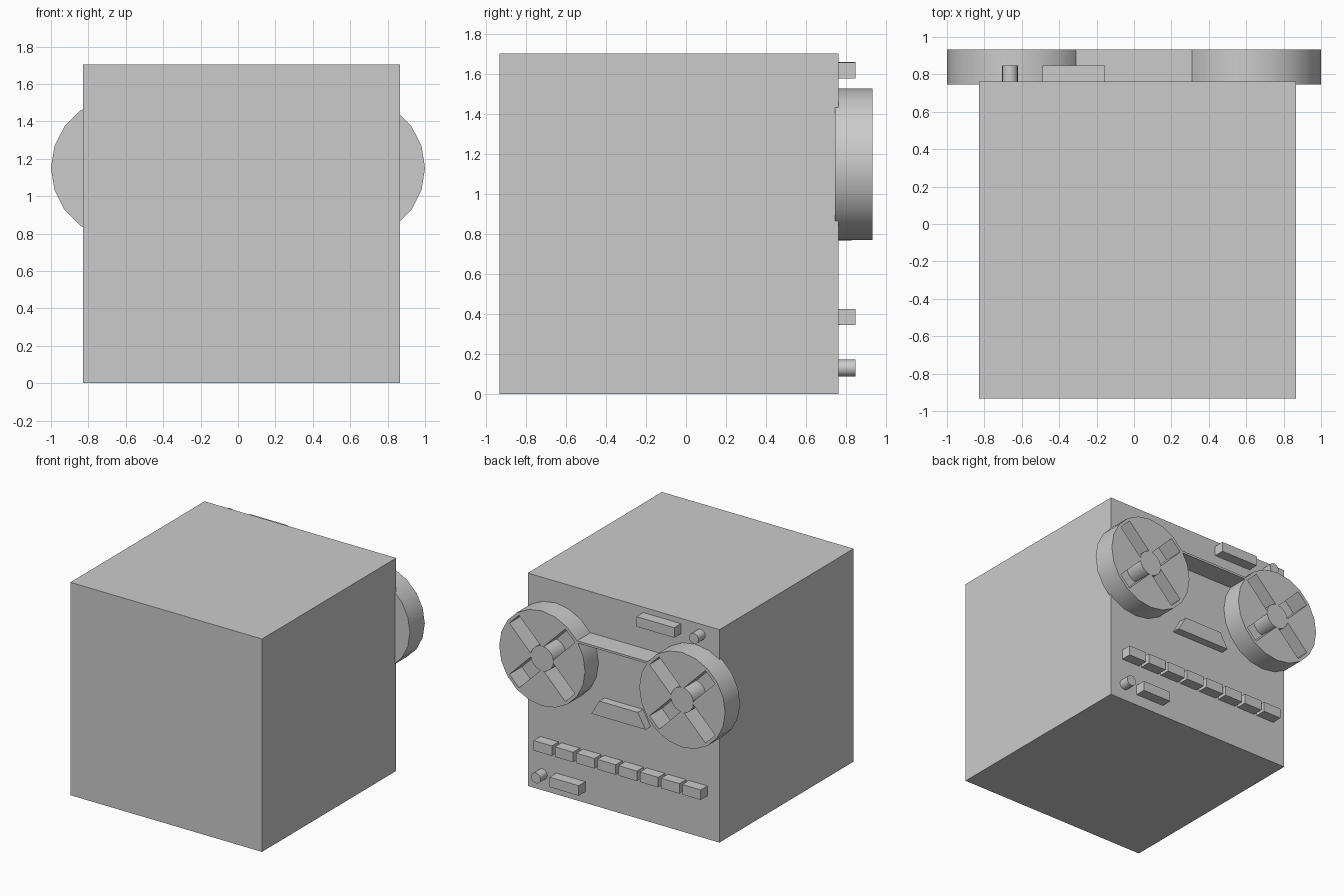
import bpy
import bmesh
from math import radians
from mathutils import Matrix, Vector

old = bpy.data.objects.get("Cube")
if old:
    bpy.data.objects.remove(old, do_unlink=True)

grey = bpy.data.materials.new("light_grey")
grey.use_nodes = True
grey.diffuse_color = (0.6, 0.6, 0.6, 1)
grey.node_tree.nodes["Principled BSDF"].inputs["Base Color"].default_value = (0.6, 0.6, 0.6, 1)

PANEL = 0.763     # y of the control panel face
KEY = 0.848       # y of the button fronts
REEL = 0.933      # y of the reel fronts
MID = 0.018       # x centre of the cabinet


def add(name, bm):
    bmesh.ops.recalc_face_normals(bm, faces=bm.faces)
    mesh = bpy.data.meshes.new(name)
    bm.to_mesh(mesh)
    bm.free()
    mesh.materials.append(grey)
    ob = bpy.data.objects.new(name, mesh)
    bpy.context.collection.objects.link(ob)
    return ob


def box(name, x, y, z, turn=0):
    """Box from (min, max) ranges, optionally turned about its own y axis."""
    bm = bmesh.new()
    size = [r[1] - r[0] for r in (x, y, z)]
    centre = [(r[0] + r[1]) / 2 for r in (x, y, z)]
    m = (Matrix.Translation(centre) @ Matrix.Rotation(radians(turn), 4, 'Y')
         @ Matrix.Diagonal((*size, 1)))
    bmesh.ops.create_cube(bm, size=1, matrix=m)
    return add(name, bm)


def disc(name, x, z, radius, y, sides):
    """Cylinder lying along y."""
    bm = bmesh.new()
    m = Matrix.Translation((x, sum(y) / 2, z)) @ Matrix.Rotation(radians(90), 4, 'X')
    bmesh.ops.create_cone(bm, cap_ends=True, segments=sides, radius1=radius,
                          radius2=radius, depth=y[1] - y[0], matrix=m)
    return add(name, bm)


def smooth(ob):
    bpy.ops.object.select_all(action='DESELECT')
    ob.select_set(True)
    bpy.context.view_layer.objects.active = ob
    bpy.ops.object.shade_smooth_by_angle(angle=radians(30))


# Cabinet
box("cabinet", (MID - 0.848, MID + 0.848), (-0.933, PANEL), (0, 1.703))

# Reels with four diagonal slots around a central hub
for side, x in (("left", 0.62), ("right", -0.62)):
    z = 1.15
    reel = disc(side + "_reel", x, z, 0.38, (0.745, REEL), 20)
    cutters = []
    for turn in (45, -45):
        cutter = box("slot_cutter", (x - 0.35, x + 0.35), (0.775, 1.0),
                     (z - 0.06, z + 0.06), turn)
        cutter.hide_render = True
        mod = reel.modifiers.new("slot", 'BOOLEAN')
        mod.operation = 'DIFFERENCE'
        mod.solver = 'EXACT'
        mod.object = cutter
        cutters.append(cutter)
    bpy.context.view_layer.objects.active = reel
    for mod in list(reel.modifiers):
        bpy.ops.object.modifier_apply(modifier=mod.name)
    for cutter in cutters:
        bpy.data.objects.remove(cutter, do_unlink=True)
    smooth(reel)
    smooth(disc(side + "_hub", x, z, 0.1, (0.77, REEL + 0.001), 20))

# Tape running between the reels
box("tape", (-0.31, 0.31), (PANEL - 0.01, REEL), (1.357, 1.374))

# Tape head: a bar with slanted ends
bm = bmesh.new()
outline = [(-0.24, 0.765), (0.24, 0.765), (0.17, 0.885), (-0.17, 0.885)]
face = bm.faces.new([bm.verts.new((MID + x, PANEL - 0.01, z)) for x, z in outline])
out = bmesh.ops.extrude_face_region(bm, geom=[face])
bmesh.ops.translate(bm, vec=Vector((0, 0.075, 0)),
                    verts=[g for g in out["geom"] if isinstance(g, bmesh.types.BMVert)])
add("tape_head", bm)

# Row of push buttons
for i in range(8):
    x = 0.755 - i * 0.188
    box(f"button_{i + 1}", (x - 0.162, x), (PANEL - 0.01, KEY), (0.345, 0.425))

# Knobs and switch bars above and below
smooth(disc("upper_knob", -0.663, 1.62, 0.042, (PANEL - 0.01, KEY), 16))
smooth(disc("lower_knob", 0.735, 0.13, 0.042, (PANEL - 0.01, KEY), 16))
box("upper_bar", (-0.49, -0.155), (PANEL - 0.01, KEY), (1.58, 1.66))
box("lower_bar", (0.357, 0.614), (PANEL - 0.01, KEY), (0.09, 0.17))
